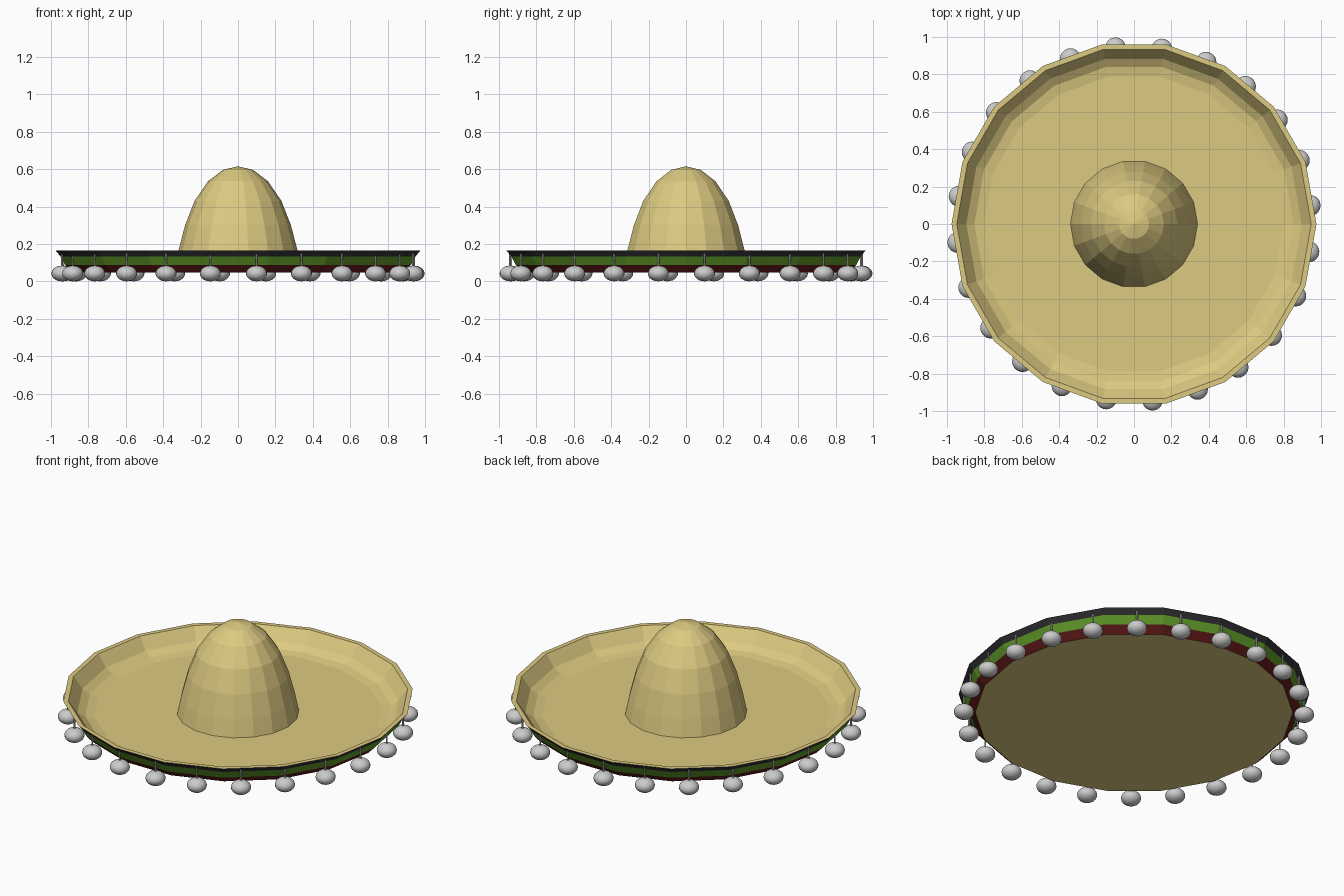
import bpy, bmesh
from math import cos, sin, radians, tau
from mathutils import Matrix

if "Cube" in bpy.data.objects:
    bpy.data.objects.remove(bpy.data.objects["Cube"])

SIDES = 18


def material(name, rgb):
    m = bpy.data.materials.new(name)
    m.diffuse_color = (*rgb, 1)
    m.use_nodes = True
    m.node_tree.nodes["Principled BSDF"].inputs["Base Color"].default_value = m.diffuse_color
    return m


straw = material("straw", (0.72, 0.59, 0.22))
black = material("black_trim", (0.03, 0.03, 0.035))
green = material("green_trim", (0.11, 0.31, 0.02))
red = material("red_trim", (0.12, 0.01, 0.01))


def add_object(name, bm, mats=()):
    mesh = bpy.data.meshes.new(name)
    bm.to_mesh(mesh)
    bm.free()
    for m in mats:
        mesh.materials.append(m)
    ob = bpy.data.objects.new(name, mesh)
    bpy.context.collection.objects.link(ob)
    return ob


def lathe(name, profile, mats, bands=None):
    """Spin (radius, z) points, listed from outside/bottom inward; bands = material per segment."""
    bm = bmesh.new()
    rings = []
    for r, z in profile:
        if r == 0:
            rings.append([bm.verts.new((0, 0, z))] * SIDES)
        else:
            rings.append([bm.verts.new((r * cos(tau * i / SIDES), r * sin(tau * i / SIDES), z))
                          for i in range(SIDES)])
    for k, (a, b) in enumerate(zip(rings, rings[1:])):
        for i in range(SIDES):
            j = (i + 1) % SIDES
            quad = list(dict.fromkeys((a[i], a[j], b[j], b[i])))
            face = bm.faces.new(quad)
            face.material_index = bands[k] if bands else 0
    bmesh.ops.recalc_face_normals(bm, faces=bm.faces)
    return add_object(name, bm, mats)


# Dished brim: underside, three coloured bands, rim, inner slope, floor
lathe("brim",
      [(0, 0.046), (0.883, 0.046), (0.924, 0.087), (0.949, 0.134), (0.975, 0.165),
       (0.947, 0.165), (0.896, 0.095), (0.853, 0.069), (0.80, 0.06), (0, 0.06)],
      [straw, red, green, black], [0, 1, 2, 3, 0, 0, 0, 0, 0])

# Domed crown
lathe("crown",
      [(0.34, 0.058), (0.318, 0.165), (0.283, 0.30), (0.232, 0.43),
       (0.16, 0.535), (0.08, 0.596), (0, 0.615)], [straw])

# Hanging pompoms and their strings
balls, strings = bmesh.new(), bmesh.new()
for k in range(24):
    a = radians(6 + 15 * k)
    x, y = 0.946 * cos(a), 0.946 * sin(a)
    bmesh.ops.create_uvsphere(balls, u_segments=20, v_segments=12, radius=1,
                              matrix=Matrix.Translation((x, y, 0.042))
                              @ Matrix.Diagonal((0.056, 0.056, 0.042, 1)))
    bmesh.ops.create_cone(strings, cap_ends=True, segments=8, radius1=0.005, radius2=0.005,
                          depth=0.08, matrix=Matrix.Translation((x, y, 0.11)))
for f in balls.faces:
    f.smooth = True
add_object("pompoms", balls)
add_object("pompom_strings", strings)
